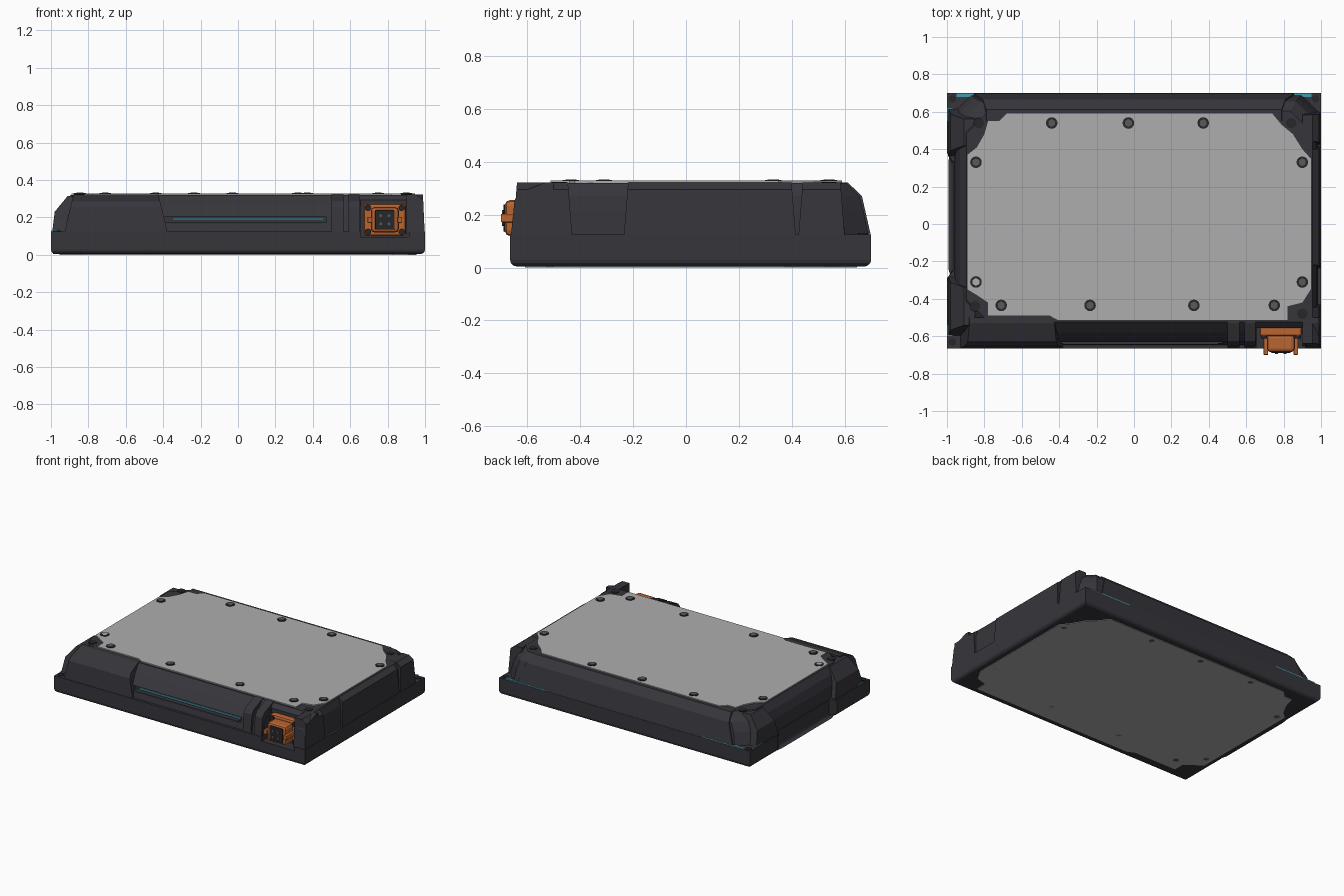
import bpy, bmesh, math
from mathutils import Vector

old = bpy.data.objects.get("Cube")
if old:
    bpy.data.objects.remove(old)


def material(name, r, g, b):
    m = bpy.data.materials.new(name)
    m.use_nodes = True
    m.diffuse_color = (r, g, b, 1)
    m.node_tree.nodes["Principled BSDF"].inputs["Base Color"].default_value = (r, g, b, 1)
    return m


SHELL = material("charcoal shell", 0.037, 0.036, 0.044)
PANEL = material("light grey panel", 0.42, 0.42, 0.42)
ORANGE = material("orange connector", 0.5, 0.13, 0.03)
TEAL = material("teal light", 0.06, 0.32, 0.43)
BLACK = material("black metal", 0.02, 0.02, 0.023)
STEEL = material("dark steel", 0.1, 0.1, 0.105)


def finish(bm, name, mat):
    bmesh.ops.recalc_face_normals(bm, faces=bm.faces)
    me = bpy.data.meshes.new(name)
    bm.to_mesh(me)
    bm.free()
    me.materials.append(mat)
    ob = bpy.data.objects.new(name, me)
    bpy.context.collection.objects.link(ob)
    return ob


def loft(name, rings, mat, bevel=None):
    """Skin closed rings of equal length and cap both ends."""
    bm = bmesh.new()
    vs = [[bm.verts.new(p) for p in ring] for ring in rings]
    n = len(vs[0])
    for a, b in zip(vs, vs[1:]):
        for i in range(n):
            j = (i + 1) % n
            bm.faces.new((a[i], a[j], b[j], b[i]))
    bm.faces.new(vs[0])
    bm.faces.new(vs[-1])
    if bevel:
        low = min(v.co.z for v in bm.verts)
        edges = [e for e in bm.edges if all(v.co.z < low + 0.001 for v in e.verts)]
        bmesh.ops.bevel(bm, geom=edges, offset=bevel, segments=3, profile=0.5, affect='EDGES')
    return finish(bm, name, mat)


def slab(name, outline, z0, z1, mat, bevel=None):
    return loft(name, [[(x, y, z) for x, y in outline] for z in (z0, z1)], mat, bevel)


def block(name, profile, axis, start, end, taper, mat=SHELL):
    """Extrude an (offset, z) profile along x or y, with ends that lean inward as they rise."""
    rings = []
    for s, sign in ((start, 1), (end, -1)):
        ring = []
        for a, z in profile:
            t = s + sign * taper * max(z - 0.12, 0)
            ring.append((t, a, z) if axis == 'x' else (a, t, z))
        rings.append(ring)
    return loft(name, rings, mat)


def box(name, x0, x1, y0, y1, z0, z1, mat, bevel=0):
    ob = slab(name, [(x0, y0), (x1, y0), (x1, y1), (x0, y1)], z0, z1, mat)
    if bevel:
        mod = ob.modifiers.new("Bevel", 'BEVEL')
        mod.width = bevel
        mod.segments = 2
    return ob


def cylinder(name, centre, radius, depth, mat, axis='z', sides=16):
    bm = bmesh.new()
    bmesh.ops.create_cone(bm, cap_ends=True, segments=sides, radius1=radius, radius2=radius, depth=depth)
    if axis == 'y':
        for v in bm.verts:
            v.co = Vector((v.co.x, v.co.z, v.co.y))
    bmesh.ops.translate(bm, vec=centre, verts=bm.verts)
    return finish(bm, name, mat)


def cut(ob, *bounds):
    tool = box("cutter", *bounds, SHELL)
    tool.hide_render = True
    mod = ob.modifiers.new("Cut", 'BOOLEAN')
    mod.operation = 'DIFFERENCE'
    mod.object = tool
    bpy.context.view_layer.objects.active = ob
    bpy.ops.object.modifier_apply(modifier=mod.name)
    bpy.data.objects.remove(tool)


# Lower tray with a notched right-hand side and rounded bottom edge
tray_outline = [(-1, -0.665), (1, -0.665), (1, 0.7), (-1, 0.7),
                (-1, 0.38), (-0.967, 0.33), (-0.967, -0.25), (-1, -0.29)]
tray = slab("lower_tray", tray_outline, 0.004, 0.125, SHELL, 0.025)


# Upper shell, tapered with chamfered corners
def octagon(x0, x1, y0, y1, z, c, front_left):
    f = front_left
    return [(x0 + c, y0, z), (x1 - f, y0, z), (x1, y0 + f, z), (x1, y1 - c, z),
            (x1 - c, y1, z), (x0 + c, y1, z), (x0, y1 - c, z), (x0, y0 + c, z)]


shell = loft("upper_shell", [
    octagon(-0.96, 0.985, -0.648, 0.69, 0.12, 0.09, 0.02),
    octagon(-0.95, 0.98, -0.63, 0.672, 0.21, 0.1, 0.02),
    octagon(-0.93, 0.975, -0.58, 0.655, 0.27, 0.11, 0.03),
    octagon(-0.895, 0.955, -0.525, 0.605, 0.32, 0.12, 0.04)], SHELL)

# Recessed light slot on the front
cut(shell, -0.41, 0.47, -0.8, -0.612, 0.172, 0.203)
box("front_light", -0.35, 0.46, -0.628, -0.605, 0.185, 0.197, TEAL)
box("front_slot_lip", -0.38, 0.45, -0.645, -0.61, 0.165, 0.176, SHELL)

# Connector pocket
for part in (shell, tray):
    cut(part, 0.655, 0.915, -0.8, -0.555, 0.095, 0.4)

# Raised front armour
front_profile = [(-0.5, 0.11), (-0.663, 0.11), (-0.648, 0.255), (-0.625, 0.285), (-0.53, 0.322), (-0.5, 0.322)]
block("front_right_armour", front_profile, 'x', -0.93, -0.375, 0.25)
block("front_left_armour", front_profile, 'x', 0.917, 0.997, 0.04)
for i, (a, b) in enumerate([(0.5, 0.565), (0.59, 0.65)]):
    block(f"front_post_{i + 1}", front_profile, 'x', a, b, 0)

# Back armour
back_profile = [(0.55, 0.11), (0.698, 0.125), (0.665, 0.27), (0.612, 0.321), (0.55, 0.321)]
block("back_armour", back_profile, 'x', -0.86, 0.86, 0.35)

# Side armour: two blocks on the right, three on the left
right_profile = [(-0.85, 0.11), (-0.995, 0.11), (-0.98, 0.23), (-0.91, 0.315), (-0.85, 0.315)]
left_profile = [(0.9, 0.11), (0.998, 0.12), (0.99, 0.295), (0.955, 0.321), (0.9, 0.321)]
for label, a, b in (("front", -0.6, -0.28), ("back", 0.36, 0.62)):
    block(f"right_{label}_armour", right_profile, 'y', a, b, 0.3)
for label, a, b in (("front", -0.655, -0.43), ("middle", -0.235, 0.415), ("back", 0.425, 0.6)):
    block(f"left_{label}_armour", left_profile, 'y', a, b, 0.08)

# Top plate with irregular corner cut-outs
plate_outline = [(-0.41, -0.512), (0.82, -0.512), (0.82, -0.44), (0.9, -0.42), (0.945, -0.35),
                 (0.945, 0.35), (0.9, 0.4), (0.85, 0.48), (0.79, 0.53), (0.74, 0.59),
                 (-0.68, 0.59), (-0.72, 0.55), (-0.78, 0.55), (-0.8, 0.48), (-0.84, 0.41),
                 (-0.89, 0.37), (-0.89, -0.35), (-0.84, -0.38), (-0.78, -0.42), (-0.78, -0.49), (-0.45, -0.49)]
slab("top_plate", plate_outline, 0.312, 0.328, PANEL)

# Bottom plate repeats the outline, enlarged to the tray
bottom_outline = [((x - 0.027) * 1.04, (y - 0.04) * 1.14 + 0.02) for x, y in plate_outline]
slab("bottom_plate", bottom_outline, 0, 0.01, PANEL)


# Plate bolts
def bolt(name, x, y, z, head=STEEL):
    cylinder(name + "_washer", (x, y, z), 0.031, 0.006, BLACK)
    cylinder(name + "_head", (x, y, z + 0.002), 0.021, 0.006, head, sides=6)


bolts = [(x, 0.54) for x in (-0.44, -0.03, 0.37)]
bolts += [(x, -0.435) for x in (-0.71, -0.235, 0.32, 0.75)]
bolts += [(x, y) for x in (-0.845, 0.9) for y in (-0.31, 0.33)]
for i, (x, y) in enumerate(bolts):
    bolt(f"top_bolt_{i + 1}", x, y, 0.328, PANEL if x < -0.8 and y < 0 else STEEL)
    cylinder(f"bottom_bolt_{i + 1}", ((x - 0.027) * 1.04, y * 1.12, 0.004), 0.02, 0.008, STEEL)
for i, (x, y) in enumerate([(-0.83, 0.54), (0.84, 0.54), (-0.85, -0.44), (0.9, -0.48)]):
    cylinder(f"corner_bolt_{i + 1}", (x, y, 0.32), 0.028, 0.008, BLACK)
for i, (x, y) in enumerate([(-0.97, 0.67), (0.97, 0.67), (-0.97, -0.63)]):
    cylinder(f"tray_bolt_{i + 1}", (x, y, 0.126), 0.02, 0.008, BLACK)

# Seam lights around the back corners
for side in (-1, 1):
    a, b = sorted((side * 0.62, side * 0.95))
    box("back_seam_light", a, b, 0.68, 0.698, 0.125, 0.132, TEAL)
for a, b in ((0.55, 0.62), (-0.6, -0.54)):
    box("right_seam_light", -0.997, -0.97, a, b, 0.125, 0.132, TEAL)

# Connector: flange, square barrel, dark socket and fixings
cx, cz = 0.785, 0.187
box("connector_flange", cx - 0.112, cx + 0.112, -0.6, -0.55, cz - 0.085, cz + 0.085, ORANGE, 0.012)
box("connector_barrel", cx - 0.075, cx + 0.075, -0.685, -0.59, cz - 0.068, cz + 0.068, ORANGE, 0.02)
box("connector_socket", cx - 0.052, cx + 0.052, -0.69, -0.68, cz - 0.052, cz + 0.052, BLACK, 0.004)
for sx in (-1, 1):
    box("connector_latch", cx + sx * 0.08 - 0.012, cx + sx * 0.08 + 0.012, -0.7, -0.59,
        cz - 0.016, cz + 0.016, ORANGE, 0.004)
    for sz in (-1, 1):
        cylinder("connector_screw", (cx + sx * 0.09, -0.604, cz + sz * 0.064), 0.017, 0.016, BLACK, 'y', 12)
        cylinder("connector_pin", (cx + sx * 0.022, -0.691, cz + sz * 0.022), 0.008, 0.008, STEEL, 'y', 8)
